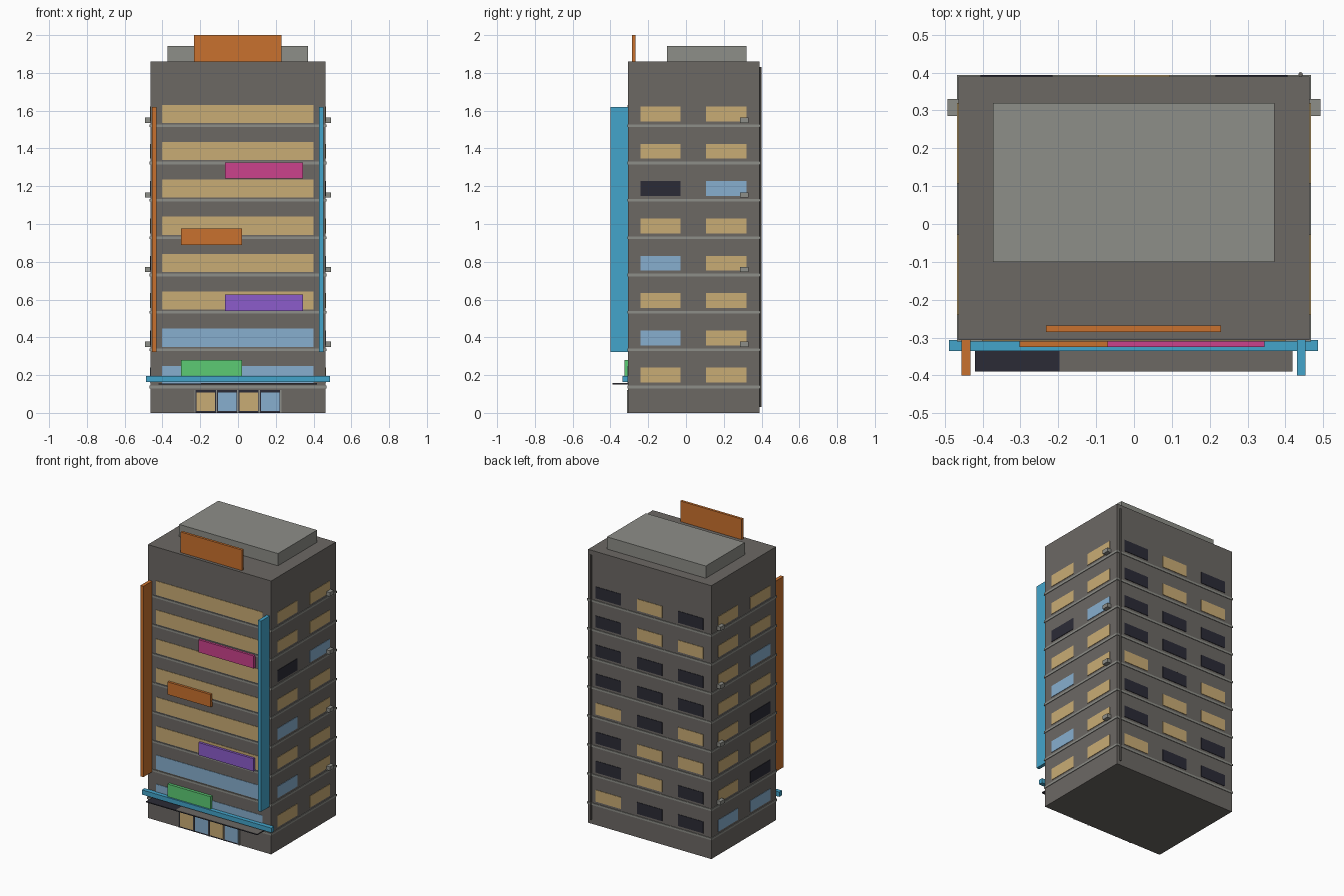
import bpy, bmesh
from mathutils import Matrix, Vector

if "Cube" in bpy.data.objects:
    bpy.data.objects.remove(bpy.data.objects["Cube"], do_unlink=True)


def material(name, rgb):
    lin = [((c / 255 + 0.055) / 1.055) ** 2.4 for c in rgb] + [1]
    m = bpy.data.materials.new(name)
    m.use_nodes = True
    m.diffuse_color = lin
    m.node_tree.nodes["Principled BSDF"].inputs["Base Color"].default_value = lin
    return m


WALL = material("wall grey", (108, 104, 100))
TRIM = material("trim grey", (141, 142, 136))
LIT = material("warm window", (201, 172, 117))
SKY = material("pale blue window", (135, 175, 207))
DARK = material("dark glass", (43, 43, 54))
CYAN = material("cyan", (68, 165, 203))
ORANGE = material("orange", (201, 113, 46))
PINK = material("magenta", (203, 66, 140))
PURPLE = material("purple", (140, 92, 203))
GREEN = material("green", (92, 203, 116))
GLASS = {"L": LIT, "B": SKY, "D": DARK}


def finish(name, bm, mats):
    me = bpy.data.meshes.new(name)
    bm.to_mesh(me)
    bm.free()
    for m in mats:
        me.materials.append(m)
    ob = bpy.data.objects.new(name, me)
    bpy.context.collection.objects.link(ob)


def add_box(bm, x, y, z, index=0):
    """Box from three (low, high) ranges."""
    size = Vector((x[1] - x[0], y[1] - y[0], z[1] - z[0]))
    mid = Vector((sum(x), sum(y), sum(z))) / 2
    mat = Matrix.Translation(mid) @ Matrix.Diagonal(size).to_4x4()
    verts = bmesh.ops.create_cube(bm, size=1, matrix=mat)["verts"]
    for f in {f for v in verts for f in v.link_faces}:
        f.material_index = index


def box(name, mat, x, y, z):
    bm = bmesh.new()
    add_box(bm, x, y, z)
    finish(name, bm, [mat])


HALF, FRONT, BACK, TOP = 0.464, -0.306, 0.39, 1.86
FLOORS, STEP = 8, 0.1976
PLATE = 0.003

# Main block, roof housing and roof billboard
box("tower_body", WALL, (-HALF, HALF), (FRONT, BACK), (0, TOP))
box("roof_housing", TRIM, (-0.373, 0.371), (-0.1, 0.32), (TOP, 1.943))
box("roof_billboard", ORANGE, (-0.232, 0.23), (-0.285, -0.268), (TOP, 2.0))

# Floor ledges around the block
bm = bmesh.new()
for i in range(FLOORS):
    z = 0.13 + i * STEP
    add_box(bm, (-HALF - 0.004, HALF + 0.004), (FRONT - 0.004, BACK + 0.004), (z, z + 0.014))
finish("floor_ledges", bm, [TRIM])

# Front ribbon windows
bm = bmesh.new()
for i in range(FLOORS):
    z = 0.152 + i * STEP
    add_box(bm, (-0.402, 0.4), (FRONT - PLATE, FRONT + PLATE), (z, z + 0.096), 0 if i < 2 else 1)
finish("front_ribbon_windows", bm, [SKY, LIT])


def window_wall(name, rows, spans, wall, along_x):
    """Rows run from the ground up, one letter for each window."""
    bm = bmesh.new()
    keys = list(GLASS)
    depth = (wall - PLATE, wall + PLATE)
    for i, row in enumerate(rows.split()):
        z = 0.16 + i * STEP
        for key, span in zip(row, spans):
            x, y = (span, depth) if along_x else (depth, span)
            add_box(bm, x, y, (z, z + 0.079), keys.index(key))
    finish(name, bm, list(GLASS.values()))


side_spans = [(-0.24, -0.028), (0.107, 0.32)]
back_spans = [(0.215, 0.405), (-0.095, 0.095), (-0.405, -0.215)]
window_wall("left_windows", "LL BL LL BL LL DB LL LL", side_spans, HALF, False)
window_wall("right_windows", "BB DL LL DL LL BL LL LL", side_spans, -HALF, False)
window_wall("back_windows", "LDD DLD DLL LDL DDD DDD DLL DLD", back_spans, BACK, True)

# Wall-mounted cooling units on both sides
bm = bmesh.new()
for i in range(1, FLOORS, 2):
    z = 0.35 + (i - 1) * STEP
    for s in (-1, 1):
        add_box(bm, sorted((s * (HALF - 0.002), s * 0.492)), (0.285, 0.33), (z, z + 0.027))
finish("cooling_units", bm, [TRIM])

# Vertical fin signs
box("right_fin_sign", ORANGE, (-0.455, -0.432), (-0.4, FRONT), (0.322, 1.62))
box("left_fin_sign", CYAN, (0.43, 0.453), (-0.4, FRONT), (0.322, 1.62))

# Flat sign boards on the front
RIGHT_SPAN, LEFT_SPAN = (-0.302, 0.022), (-0.07, 0.345)
for name, mat, span, z in (
    ("green_sign", GREEN, RIGHT_SPAN, 0.195),
    ("purple_sign", PURPLE, LEFT_SPAN, 0.54),
    ("orange_sign", ORANGE, RIGHT_SPAN, 0.89),
    ("magenta_sign", PINK, LEFT_SPAN, 1.24),
):
    box(name, mat, span, (-0.325, FRONT), (z, z + 0.086))

# Street-level band and canopy
box("street_band", CYAN, (-0.488, 0.486), (-0.336, FRONT), (0.164, 0.196))
box("canopy", DARK, (-0.42, 0.418), (-0.39, FRONT), (0.15, 0.156))
box("canopy_cover", WALL, (-0.197, 0.418), (-0.389, FRONT), (0.155, 0.157))

# Entrance: dark backing, posts and four door panels
box("entrance_backing", DARK, (-0.23, 0.23), (FRONT - 0.002, FRONT), (0, 0.122))
panels, posts = bmesh.new(), bmesh.new()
for i in range(4):
    x = -0.22 + i * 0.1135
    add_box(panels, (x, x + 0.098), (FRONT - 0.005, FRONT), (0.01, 0.107), i % 2)
for i in range(5):
    x = -0.228 + i * 0.1135
    add_box(posts, (x - 0.003, x + 0.003), (FRONT - 0.006, FRONT), (0, 0.12))
finish("door_panels", panels, [LIT, SKY])
finish("door_posts", posts, [TRIM])

# Drainpipe on the back
bm = bmesh.new()
bmesh.ops.create_cone(bm, cap_ends=True, segments=8, radius1=0.006, radius2=0.006, depth=1.8,
                      matrix=Matrix.Translation((0.44, BACK + 0.005, 0.93)))
finish("drainpipe", bm, [WALL])
